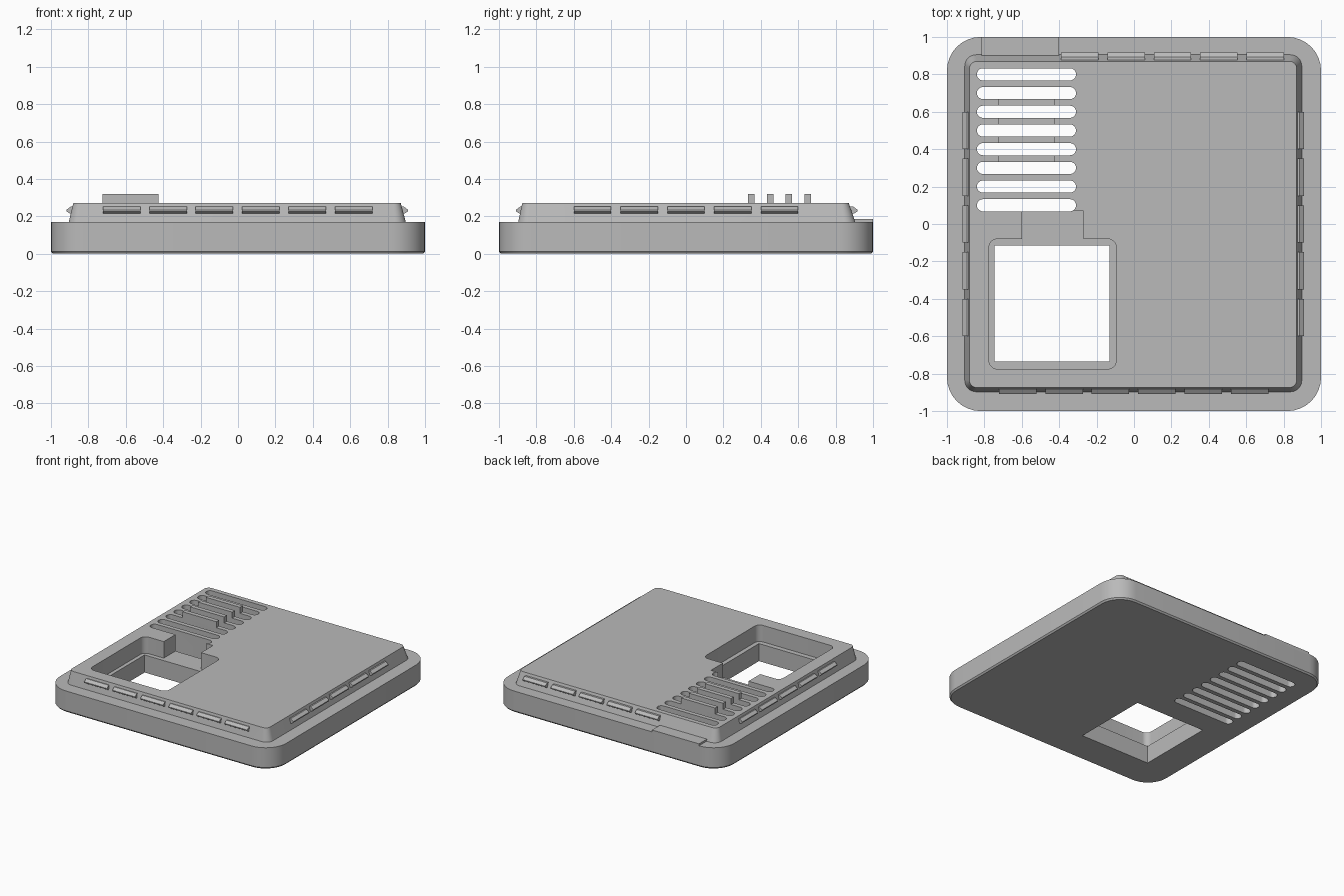
import bpy, bmesh, math
from mathutils import Matrix

if "Cube" in bpy.data.objects:
    bpy.data.objects.remove(bpy.data.objects["Cube"])

grey = bpy.data.materials.new("matte_grey")
grey.diffuse_color = (0.49, 0.49, 0.49, 1)
grey.use_nodes = True
grey.node_tree.nodes["Principled BSDF"].inputs["Base Color"].default_value = grey.diffuse_color


def rounded_rect(x0, x1, y0, y1, r, seg=8):
    """Counter-clockwise outline of a rectangle with round corners."""
    pts = []
    corners = [(x1 - r, y1 - r), (x0 + r, y1 - r), (x0 + r, y0 + r), (x1 - r, y0 + r)]
    for i, (cx, cy) in enumerate(corners):
        for k in range(seg + 1):
            a = math.pi / 2 * (i + k / seg)
            pts.append((cx + r * math.cos(a), cy + r * math.sin(a)))
    return pts


def loft(name, rings):
    """Closed solid through a stack of (outline, height) rings."""
    bm = bmesh.new()
    loops = [[bm.verts.new((x, y, z)) for x, y in pts] for pts, z in rings]
    for a, b in zip(loops, loops[1:]):
        n = len(a)
        for i in range(n):
            j = (i + 1) % n
            bm.faces.new((a[i], a[j], b[j], b[i]))
    bm.faces.new(loops[0][::-1])
    bm.faces.new(loops[-1])
    return finish(name, bm)


def finish(name, bm):
    bmesh.ops.recalc_face_normals(bm, faces=bm.faces)
    me = bpy.data.meshes.new(name)
    bm.to_mesh(me)
    bm.free()
    me.materials.append(grey)
    ob = bpy.data.objects.new(name, me)
    bpy.context.collection.objects.link(ob)
    return ob


def prism(name, x0, x1, y0, y1, z0, z1, r=0.0, seg=8):
    if r:
        pts = rounded_rect(x0, x1, y0, y1, r, seg)
    else:
        pts = [(x0, y0), (x1, y0), (x1, y1), (x0, y1)]
    return loft(name, [(pts, z0), (pts, z1)])


def select_only(ob):
    bpy.ops.object.select_all(action='DESELECT')
    ob.select_set(True)
    bpy.context.view_layer.objects.active = ob


# Cover: wide base slab with a tapered raised plate on top
def slab(h, r, z):
    return rounded_rect(-h, h, -h, h, r), z


cover = loft("cover", [
    slab(0.99, 0.17, 0), slab(1.0, 0.18, 0.012), slab(1.0, 0.18, 0.17),
    (rounded_rect(-0.905, 0.897, -0.897, 0.905, 0.06), 0.17),
    (rounded_rect(-0.88, 0.87, -0.875, 0.87, 0.04), 0.272)])

# Openings: square window, its ledge, side channel and vent slots
LEDGE = 0.14
cutters = [
    prism("window_cut", -0.745, -0.13, -0.735, -0.115, -0.1, 0.4),
    prism("ledge_cut", -0.775, -0.095, -0.775, -0.08, LEDGE, 0.4, 0.045),
    prism("channel_cut", -0.6, -0.27, -0.2, 0.07, LEDGE, 0.4)]
for i in range(8):
    y = 0.1 + 0.1 * i
    cutters.append(prism("slot_cut", -0.84, -0.31, y - 0.0325, y + 0.0325,
                         -0.1, 0.4, 0.0324))
select_only(cover)
for c in cutters:
    m = cover.modifiers.new("cut", 'BOOLEAN')
    m.operation = 'DIFFERENCE'
    m.solver = 'EXACT'
    m.object = c
    bpy.ops.object.modifier_apply(modifier=m.name)
    bpy.data.objects.remove(c)
bpy.ops.object.shade_smooth_by_angle(angle=math.radians(30))

# Low raised tab on the back rim
prism("rim_tab", -0.815, -0.4, 0.88, 1.0, 0.16, 0.185)

# Fins standing on the bars between the middle slots
for y in (0.35, 0.45, 0.55, 0.65):
    prism("fin", -0.725, -0.425, y - 0.0175, y + 0.0175, 0.26, 0.32)


# Snap clips: wedge bars along each side of the raised plate
def clip(name, along, out, angle):
    profile = [(out - 0.05, 0.215), (out - 0.02, 0.215), (out, 0.227),
               (out, 0.235), (out - 0.024, 0.252), (out - 0.05, 0.252)]
    bm = bmesh.new()
    a, b = [[bm.verts.new((along + s, -d, z)) for d, z in profile] for s in (-0.1, 0.1)]
    n = len(profile)
    for i in range(n):
        j = (i + 1) % n
        bm.faces.new((a[i], a[j], b[j], b[i]))
    bm.faces.new(a[::-1])
    bm.faces.new(b)
    bmesh.ops.transform(bm, matrix=Matrix.Rotation(angle, 4, 'Z'), verts=bm.verts)
    finish(name, bm)


for i in range(6):
    clip("front_clip", -0.622 + 0.248 * i, 0.91, 0)
for i in range(5):
    clip("right_clip", -0.5 + 0.25 * i, 0.91, math.pi / 2)
    clip("left_clip", -0.5 + 0.25 * i, 0.918, -math.pi / 2)
    clip("back_clip", 0.29 - 0.248 * i, 0.918, math.pi)
